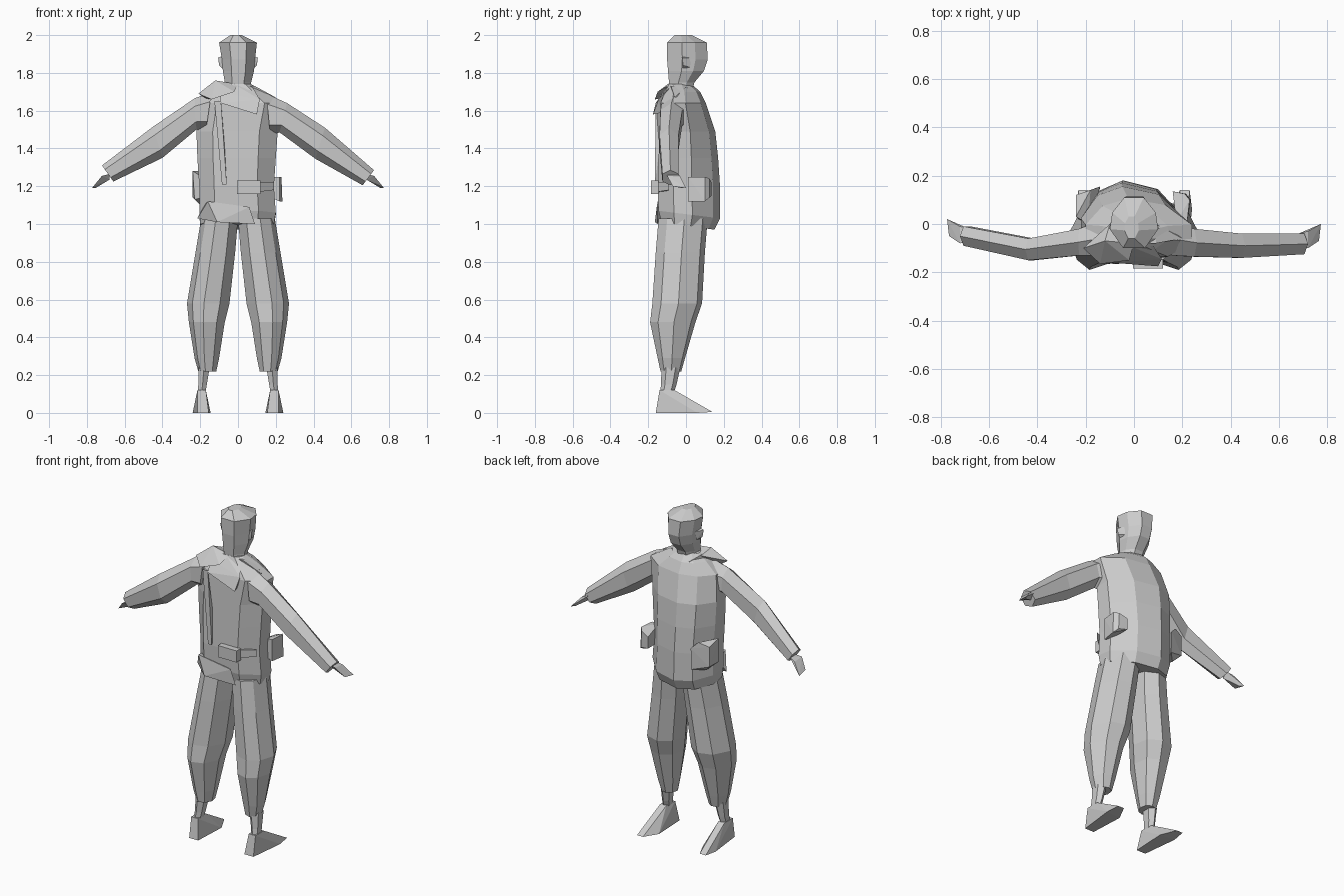
import bpy, bmesh, math
from mathutils import Vector

cloth = bpy.data.materials.new("plain grey")
cloth.diffuse_color = (0.6, 0.6, 0.6, 1)

# Cross-sections in the unit square (x, y)
HEX = [(0, -1), (1, -0.5), (1, 0.5), (0, 1), (-1, 0.5), (-1, -0.5)]
BODY = [(-0.6, -1), (0.55, -1), (1, -0.5), (1, 0.1), (0.5, 0.78), (-0.2, 1), (-0.68, 0.75), (-1, 0.1), (-1, -0.5)]
LEG = [(0.2, -1), (0.75, -0.65), (1, 0.05), (0.55, 0.8), (-0.2, 1), (-0.85, 0.65), (-1, -0.1), (-0.55, -0.8)]
HEAD = [(-0.45, -1), (0.45, -1), (1, -0.25), (0.9, 0.4), (0.4, 1), (-0.4, 1), (-0.9, 0.4), (-1, -0.25)]


def finish(name, bm):
    bmesh.ops.recalc_face_normals(bm, faces=bm.faces)
    me = bpy.data.meshes.new(name)
    bm.to_mesh(me)
    bm.free()
    me.materials.append(cloth)
    ob = bpy.data.objects.new(name, me)
    bpy.context.collection.objects.link(ob)
    return ob


def loft(name, rings, section, mirror=1):
    """Skin a section through rings given as (centre, u radius vector, v radius vector)."""
    bm = bmesh.new()
    n = len(section)
    loops = [[bm.verts.new(c + u * a * mirror + v * b) for a, b in section] for c, u, v in rings]
    for a, b in zip(loops, loops[1:]):
        for i in range(n):
            j = (i + 1) % n
            bm.faces.new((a[i], a[j], b[j], b[i]))
    bm.faces.new(loops[0])
    bm.faces.new(loops[-1])
    return finish(name, bm)


def level(x0, x1, y0, y1, z, tilt=0.0):
    """Horizontal ring; tilt raises its +y side."""
    return (Vector(((x0 + x1) / 2, (y0 + y1) / 2, z)),
            Vector((abs(x1 - x0) / 2, 0, 0)), Vector((0, (y1 - y0) / 2, tilt)))


def upright(top, bottom, y0, y1):
    """Ring spanning a top and bottom point in xz and a range in y."""
    t, b = Vector((top[0], 0, top[1])), Vector((bottom[0], 0, bottom[1]))
    return ((t + b) / 2 + Vector((0, (y0 + y1) / 2, 0)),
            Vector((0, (y1 - y0) / 2, 0)), (t - b) / 2)


def hull(name, points):
    bm = bmesh.new()
    for p in points:
        bm.verts.new(p)
    res = bmesh.ops.convex_hull(bm, input=bm.verts)
    inside = [g for g in res["geom_interior"] if isinstance(g, bmesh.types.BMVert)]
    bmesh.ops.delete(bm, geom=inside, context='VERTS')
    return finish(name, bm)


def box(name, x0, x1, y0, y1, z0, z1):
    return hull(name, [(x, y, z) for x in (x0, x1) for y in (y0, y1) for z in (z0, z1)])


# Jacket body, with the hem dipping on the +y side
loft("jacket", [
    level(-0.20, 0.19, -0.13, 0.15, 0.99, -0.02),
    level(-0.205, 0.20, -0.145, 0.18, 1.05, -0.02),
    level(-0.205, 0.19, -0.15, 0.18, 1.20),
    level(-0.215, 0.20, -0.145, 0.17, 1.35),
    level(-0.22, 0.21, -0.14, 0.155, 1.49),
    level(-0.20, 0.24, -0.135, 0.105, 1.64),
    level(-0.13, 0.14, -0.11, 0.075, 1.70),
    level(-0.07, 0.07, -0.09, 0.03, 1.74)], BODY)

# Head with jaw jutting to +y
loft("head", [
    level(-0.065, 0.07, -0.085, 0.03, 1.70),
    level(-0.07, 0.07, -0.09, 0.045, 1.75),
    level(-0.08, 0.085, -0.095, 0.095, 1.81),
    level(-0.085, 0.09, -0.10, 0.115, 1.87),
    level(-0.10, 0.10, -0.10, 0.11, 1.96),
    level(-0.04, 0.02, -0.06, 0.03, 2.00)], HEAD)

for s, side in ((-1, "left"), (1, "right")):
    # Ear
    hull(side + "_ear", [(s * 0.08, -0.02, 1.82), (s * 0.08, 0.03, 1.88), (s * 0.105, -0.02, 1.88),
                         (s * 0.10, -0.015, 1.84), (s * 0.08, -0.02, 1.89), (s * 0.085, 0.02, 1.83)])
    # Trouser leg
    loft(side + "_trouser_leg", [
        level(s * 0.115, s * 0.21, -0.135, -0.025, 0.22),
        level(s * 0.10, s * 0.23, -0.15, -0.005, 0.29),
        level(s * 0.07, s * 0.26, -0.19, 0.05, 0.48),
        level(s * 0.045, s * 0.27, -0.178, 0.085, 0.58),
        level(s * 0.015, s * 0.225, -0.16, 0.10, 0.85),
        level(s * 0.0, s * 0.195, -0.145, 0.115, 1.03)], LEG, s)
    # Ankle
    loft(side + "_ankle", [
        level(s * 0.175, s * 0.215, -0.14, -0.07, 0.09),
        level(s * 0.165, s * 0.21, -0.132, -0.05, 0.15),
        level(s * 0.15, s * 0.21, -0.13, -0.03, 0.24)], HEX)
    # Shoe wedge
    hull(side + "_shoe", [
        (s * 0.17, -0.14, 0.12), (s * 0.215, -0.14, 0.12), (s * 0.175, -0.06, 0.12), (s * 0.215, -0.06, 0.12),
        (s * 0.155, -0.16, 0), (s * 0.215, -0.16, 0), (s * 0.145, 0.05, 0), (s * 0.24, 0.06, 0),
        (s * 0.19, 0.14, 0.005), (s * 0.23, 0.14, 0.005), (s * 0.195, 0.04, 0.06)])

# Sleeves
loft("right_sleeve", [
    upright((0.15, 1.69), (0.17, 1.47), -0.13, 0.01),
    upright((0.26, 1.64), (0.22, 1.485), -0.135, -0.02),
    upright((0.46, 1.51), (0.41, 1.345), -0.14, -0.04),
    upright((0.72, 1.285), (0.66, 1.205), -0.125, -0.04)], HEX)
loft("left_sleeve", [
    upright((-0.14, 1.70), (-0.17, 1.49), -0.13, 0.01),
    upright((-0.23, 1.665), (-0.22, 1.50), -0.13, -0.02),
    upright((-0.45, 1.515), (-0.40, 1.35), -0.15, -0.06),
    upright((-0.72, 1.31), (-0.66, 1.225), -0.09, -0.01)], HEX)

# Hands, tapering to a point
for s, side, y in ((1, "right", -0.07), (-1, "left", -0.05)):
    hull(side + "_hand", [
        (s * 0.68, y - 0.02, 1.265), (s * 0.68, y + 0.03, 1.265), (s * 0.68, y, 1.235),
        (s * 0.72, y - 0.03, 1.255), (s * 0.72, y + 0.04, 1.25),
        (s * 0.765, y, 1.20), (s * 0.773, y + 0.07, 1.19), (s * 0.755, y + 0.05, 1.19)])

# Folded hood draped over the -y shoulder line
hull("hood_side", [(-0.21, -0.10, 1.69), (-0.12, -0.07, 1.76), (0.0, -0.08, 1.74), (-0.02, -0.15, 1.70),
                   (-0.14, -0.165, 1.66), (-0.17, -0.09, 1.665), (-0.10, 0.0, 1.73)])
hull("hood_flap", [(-0.02, -0.09, 1.74), (0.08, -0.09, 1.72), (0.115, -0.145, 1.66), (0.10, -0.175, 1.58),
                   (-0.09, -0.16, 1.64), (-0.10, -0.12, 1.70), (0.09, -0.13, 1.59)])
hull("collar", [(-0.10, -0.09, 1.74), (0.09, -0.08, 1.73), (0.09, 0.0, 1.725), (-0.10, 0.0, 1.735),
                (0.20, -0.06, 1.67), (-0.15, -0.08, 1.67), (0.05, 0.06, 1.70), (-0.06, 0.06, 1.705)])

# Strap hanging down the -y side
hull("strap", [(-0.125, -0.16, 1.65), (-0.09, -0.16, 1.65), (-0.085, -0.165, 1.21), (-0.06, -0.165, 1.21),
               (-0.07, -0.14, 1.40), (-0.11, -0.13, 1.60), (-0.07, -0.145, 1.21)])

# Belt pouches
box("buckle_pouch", -0.005, 0.12, -0.185, -0.145, 1.16, 1.23)
hull("belt_tab", [(0.11, -0.155, 1.17), (0.11, -0.155, 1.22), (0.19, -0.09, 1.18), (0.19, -0.09, 1.22),
                  (0.11, -0.12, 1.17), (0.11, -0.12, 1.22)])
hull("right_pouch", [(0.175, 0.01, 1.14), (0.175, 0.01, 1.25), (0.22, 0.01, 1.12), (0.22, 0.01, 1.25),
                     (0.235, 0.10, 1.12), (0.23, 0.10, 1.25), (0.16, 0.135, 1.15), (0.16, 0.135, 1.22),
                     (0.215, 0.125, 1.14), (0.21, 0.125, 1.24)])
hull("left_pouch", [(-0.19, 0.0, 1.14), (-0.19, 0.0, 1.25), (-0.23, 0.02, 1.13), (-0.24, 0.03, 1.28),
                    (-0.20, 0.09, 1.10), (-0.24, 0.12, 1.14), (-0.24, 0.12, 1.26), (-0.14, 0.15, 1.11),
                    (-0.14, 0.155, 1.24), (-0.18, 0.14, 1.28)])

# Loose jacket flap at the -y hem
hull("hem_flap", [(-0.16, -0.15, 1.12), (0.06, -0.155, 1.09), (-0.215, -0.08, 1.03), (-0.11, -0.165, 1.01),
                  (0.09, -0.15, 1.00), (-0.10, -0.10, 1.01), (-0.18, -0.05, 1.10)])
